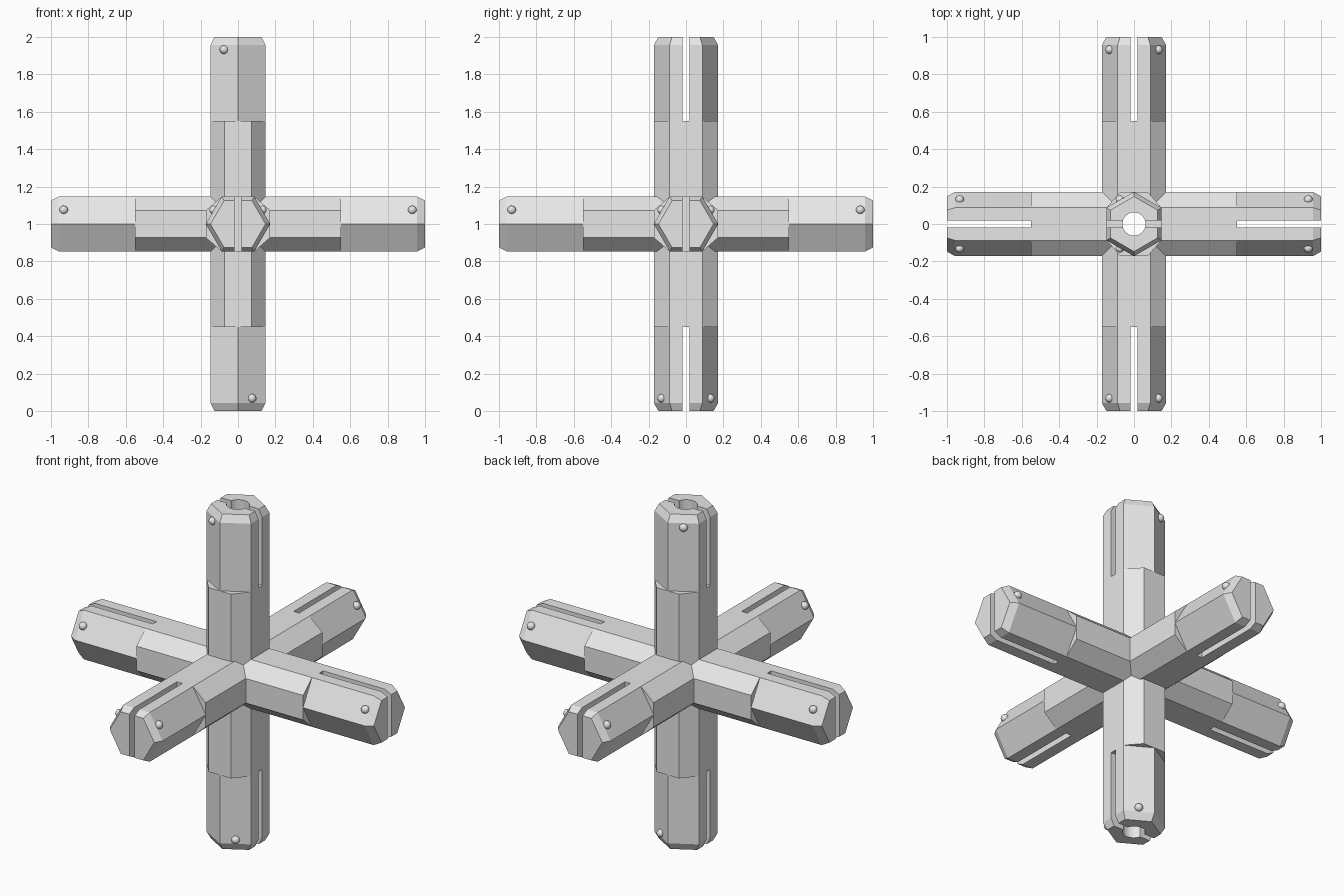
import bpy, bmesh, math
from mathutils import Matrix, Vector

cube = bpy.data.objects.get("Cube")
if cube:
    bpy.data.objects.remove(cube, do_unlink=True)

FLAT, TIP, CORNER, SHOULDER = 0.147, 0.172, 0.087, 0.073
STEP, CHAMFER_START, END = 0.55, 0.957, 1.0
CENTRE = Matrix.Translation((0, 0, 1))

grey = bpy.data.materials.new("light grey")
grey.use_nodes = True
grey.diffuse_color = (0.8, 0.8, 0.8, 1)
grey.node_tree.nodes["Principled BSDF"].inputs["Base Color"].default_value = (0.8, 0.8, 0.8, 1)


def new_object(name, bm, matrix):
    bmesh.ops.transform(bm, matrix=CENTRE @ matrix, verts=bm.verts)
    bmesh.ops.recalc_face_normals(bm, faces=bm.faces)
    mesh = bpy.data.meshes.new(name)
    bm.to_mesh(mesh)
    bm.free()
    mesh.materials.append(grey)
    obj = bpy.data.objects.new(name, mesh)
    bpy.context.collection.objects.link(obj)
    return obj


def section(shoulder, scale=1.0):
    # Eight-sided section; a zero shoulder collapses it to a hexagon
    quarter = [(CORNER, FLAT), (TIP, shoulder)]
    half = quarter + [(y, -z) for y, z in reversed(quarter)]
    return [(y * scale, z * scale) for y, z in half + [(-y, -z) for y, z in half]]


def bar(name, matrix):
    # Octagonal middle with hexagonal, chamfered ends
    half = [(STEP, SHOULDER, 1), (STEP, 0, 1), (CHAMFER_START, 0, 1), (END, 0, 0.855)]
    stations = [(-x, s, k) for x, s, k in reversed(half)] + half
    bm = bmesh.new()
    rings = [[bm.verts.new((x, y, z)) for y, z in section(s, k)] for x, s, k in stations]
    for a, b in zip(rings, rings[1:]):
        for i in range(8):
            j = (i + 1) % 8
            bm.faces.new((a[i], a[j], b[j], b[i]))
    bm.faces.new(rings[0])
    bm.faces.new(rings[-1])
    bmesh.ops.remove_doubles(bm, verts=bm.verts, dist=1e-5)
    return new_object(name, bm, matrix)


def combine(target, other, operation):
    mod = target.modifiers.new("join", 'BOOLEAN')
    mod.operation = operation
    mod.solver = 'EXACT'
    mod.object = other
    bpy.context.view_layer.update()
    mesh = bpy.data.meshes.new_from_object(
        target.evaluated_get(bpy.context.evaluated_depsgraph_get()))
    target.modifiers.clear()
    target.data = mesh
    bpy.data.objects.remove(other, do_unlink=True)


quarter_turn = math.pi / 2
arms = {
    "left": Matrix.Identity(4),
    "back": Matrix.Rotation(quarter_turn, 4, 'Z'),
    "right": Matrix.Rotation(math.pi, 4, 'Z'),
    "front": Matrix.Rotation(-quarter_turn, 4, 'Z'),
    "top": Matrix.Rotation(-quarter_turn, 4, 'Y'),
    "bottom": Matrix.Rotation(quarter_turn, 4, 'Y'),
}

# Three crossing bars form the connector
body = bar("connector_body", arms["left"])
for side in ("back", "top"):
    combine(body, bar("bar_" + side, arms[side]), 'UNION')

# Round bore through the vertical bar
bm = bmesh.new()
bmesh.ops.create_cone(bm, cap_ends=True, segments=32, radius1=0.062, radius2=0.062, depth=2.4)
combine(body, new_object("bore_cutter", bm, Matrix.Identity(4)), 'DIFFERENCE')

for side, turn in arms.items():
    # Slot through the end of each arm
    bm = bmesh.new()
    shape = Matrix.Translation((STEP + 0.3, 0, 0)) @ Matrix.Diagonal((0.6, 0.036, 0.5, 1))
    bmesh.ops.create_cube(bm, size=1, matrix=shape)
    combine(body, new_object("slot_cutter", bm, turn), 'DIFFERENCE')

    # Pair of round studs near the end of each arm
    bm = bmesh.new()
    for sign in (-1, 1):
        bmesh.ops.create_uvsphere(bm, u_segments=16, v_segments=10, radius=0.023,
                                  matrix=Matrix.Translation((0.932, sign * 0.13, 0.075)))
    studs = new_object(side + "_studs", bm, turn)
    for poly in studs.data.polygons:
        poly.use_smooth = True
